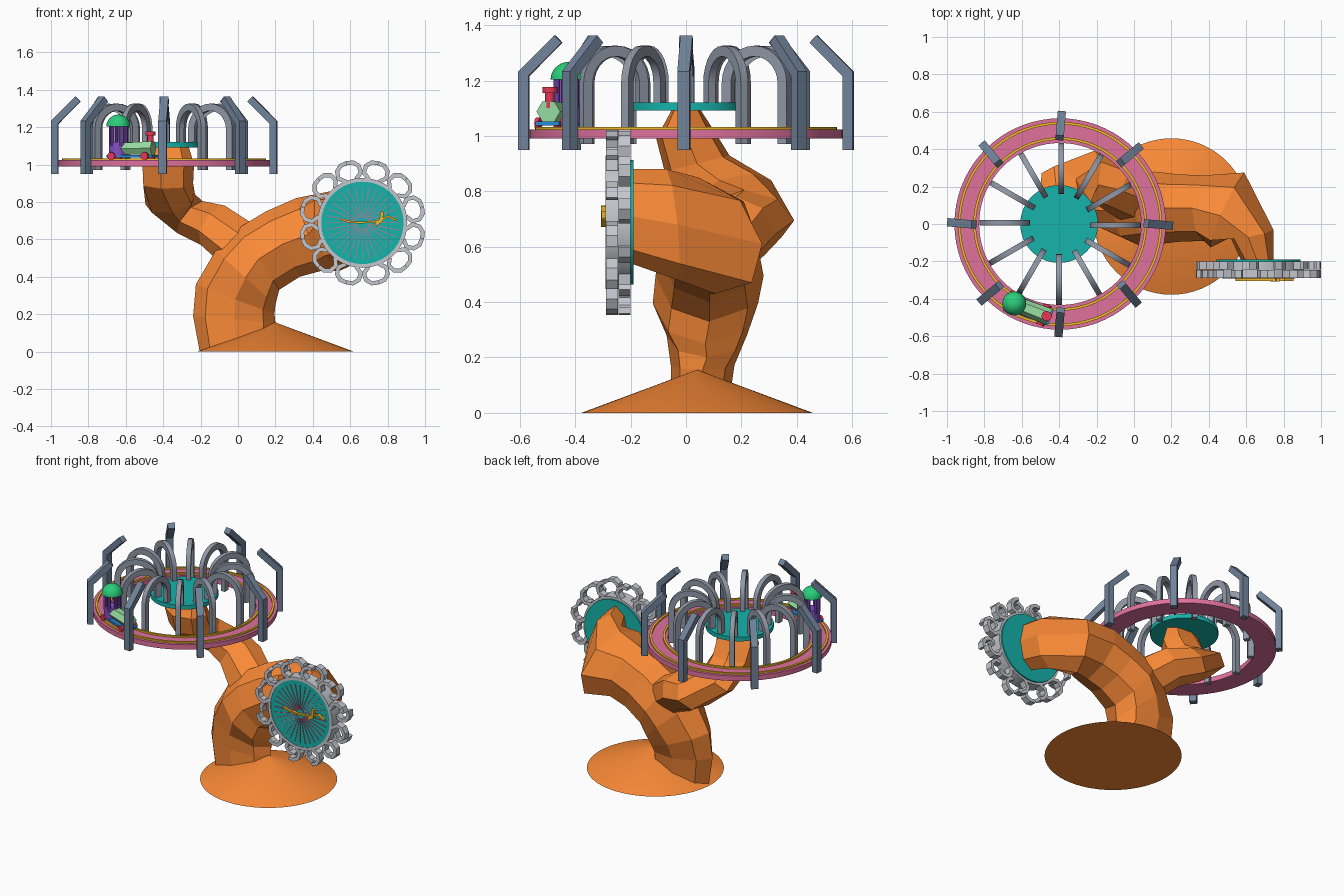
import bpy, bmesh
from math import sin, cos, pi, radians
from mathutils import Vector as V, Matrix as M

if "Cube" in bpy.data.objects:
    bpy.data.objects.remove(bpy.data.objects["Cube"])

MATS = {}
def mat(name, r, g, b):
    m = bpy.data.materials.new(name)
    m.diffuse_color = [(c / 255) ** 2.2 for c in (r, g, b)] + [1]
    m.use_nodes = True
    m.node_tree.nodes["Principled BSDF"].inputs["Base Color"].default_value = m.diffuse_color
    MATS[name] = m
for a in [("orange", 250, 137, 58), ("teal", 28, 178, 170), ("pink", 222, 112, 155),
          ("gold", 240, 185, 45), ("slate", 112, 130, 152), ("steel", 144, 152, 166),
          ("silver", 195, 198, 205), ("green", 46, 205, 122), ("mint", 150, 220, 160),
          ("purple", 130, 80, 195), ("red", 228, 58, 85), ("blue", 40, 140, 215)]:
    mat(*a)

def finish(name, bm, color, smooth=False):
    bmesh.ops.recalc_face_normals(bm, faces=bm.faces)
    me = bpy.data.meshes.new(name)
    bm.to_mesh(me)
    bm.free()
    me.materials.append(MATS[color])
    if smooth:
        me.shade_smooth()
        me.set_sharp_from_angle(angle=radians(35))
    o = bpy.data.objects.new(name, me)
    bpy.context.collection.objects.link(o)
    return o

def loft(name, rings, n, color, closed=False, smooth=False):
    """Skin rings given as (centre, half axis A, half axis B); n=4 gives rectangles."""
    bm = bmesh.new()
    off, k = (pi / 4, 2 ** .5) if n == 4 else (0, 1)
    rows = [[bm.verts.new(V(c) + V(a) * k * cos(off + 2 * pi * i / n)
                          + V(b) * k * sin(off + 2 * pi * i / n)) for i in range(n)]
            for c, a, b in rings]
    pairs = list(zip(rows, rows[1:])) + ([(rows[-1], rows[0])] if closed else [])
    for p, q in pairs:
        for i in range(n):
            j = (i + 1) % n
            bm.faces.new((p[i], p[j], q[j], q[i]))
    if not closed:
        bm.faces.new(rows[0])
        bm.faces.new(rows[-1])
    return finish(name, bm, color, smooth)

def strip(name, pts, side, t, w, color, smooth=False):
    """Rectangular bar along a path; side is its width direction."""
    pts, side, rings = [V(p) for p in pts], V(side).normalized(), []
    for i, p in enumerate(pts):
        d1 = (p - pts[max(i - 1, 0)]).normalized()
        d2 = (pts[min(i + 1, len(pts) - 1)] - p).normalized()
        d = (d1 + d2).normalized()
        ref = d1 if d1.length else d2
        rings.append((p, side.cross(d).normalized() * t / max(d.dot(ref), .5), side * w))
    return loft(name, rings, 4, color, smooth=smooth)

def cone(name, p, q, r1, r2, color, n=24, smooth=True):
    p, q = V(p), V(q)
    bm = bmesh.new()
    rot = (q - p).to_track_quat('Z', 'Y').to_matrix().to_4x4()
    bmesh.ops.create_cone(bm, cap_ends=True, segments=n, radius1=r1, radius2=r2,
                          depth=(q - p).length, matrix=M.Translation((p + q) / 2) @ rot)
    return finish(name, bm, color, smooth)

def band(name, c, r1, r2, h1, h2, color, axis='Z', n=72):
    """Flat ring with rectangular section."""
    rings = []
    up = V((0, 0, 1)) if axis == 'Z' else V((0, 1, 0))
    for i in range(n):
        a = 2 * pi * i / n
        d = V((cos(a), sin(a), 0)) if axis == 'Z' else V((cos(a), 0, sin(a)))
        rings.append((V(c) + d * (r1 + r2) / 2 + up * (h1 + h2) / 2,
                      d * (r2 - r1) / 2, up * (h2 - h1) / 2))
    return loft(name, rings, 4, color, True, True)

def repeat(o, n, c, axis):
    for i in range(1, n):
        d = o.copy()
        d.matrix_world = M.Translation(c) @ M.Rotation(2 * pi * i / n, 4, axis) @ M.Translation(-V(c))
        bpy.context.collection.objects.link(d)

# conical foot
cone("base_mound", (.2, .04, 0), (.2, .04, .155), .418, 0.002, "orange", 64)

# main trunk, sweeping up and to the right: inner xz, outer xz, y centre, half depth
trunk = []
for x1, z1, x2, z2, y, h in [
        (.19, 0, -.205, 0, .05, .1), (.2, .155, -.24, .19, .06, .115),
        (.195, .2, -.225, .36, .075, .145), (.2, .25, -.12, .54, .07, .19),
        (.22, .33, 0, .66, .085, .195), (.33, .4, .15, .75, .085, .18),
        (.44, .43, .31, .82, .085, .175)]:
    trunk.append((((x1 + x2) / 2, y, (z1 + z2) / 2), ((x1 - x2) / 2, 0, (z1 - z2) / 2), (0, h, 0)))
trunk += [((.5, .075, .64), (.04, .03, -.21), (.09, .2, -.03)),
          ((.63, -.05, .68), (.02, .02, -.2), (.115, .02, 0)),
          ((.66, -.2, .71), (0, 0, -.17), (.085, 0, 0))]
loft("trunk", trunk, 8, "orange")

# left branch holding the carousel
loft("left_branch", [
    ((.05, .1, .54), (.08, 0, .11), (.08, .1, 0)),
    ((-.12, .21, .67), (.05, -.03, .11), (.08, .11, 0)),
    ((-.25, .25, .715), (.06, -.04, .09), (.05, .135, 0)),
    ((-.36, .17, .8), (.13, -.05, .04), (-.04, .13, .05)),
    ((-.38, .04, .9), (.14, 0, 0), (0, .12, .03)),
    ((-.38, 0, 1.0), (.145, 0, 0), (0, .11, .01)),
    ((-.385, 0, 1.1), (.12, 0, 0), (0, .05, 0))], 7, "orange")

# carousel hub, track and rails
C = (-.395, 0, 0)
cone("hub_disc", (-.4, 0, 1.092), (-.4, 0, 1.12), .208, .208, "teal", 48)
band("track_ring", C, .433, .565, .99, 1.023, "pink")
band("outer_rail", C, .532, .546, 1.02, 1.033, "gold")
band("inner_rail", C, .45, .464, 1.02, 1.033, "gold")

# twelve arches from the hub to the track
arch = [(.18, 1.105)] + [(.2965 - .1165 * cos(pi * i / 14), 1.19 + .1165 * sin(pi * i / 14))
                         for i in range(15)] + [(.413, .97)]
o = strip("arch", [(C[0] + r, -.006, z) for r, z in arch], (0, 1, 0), .019, .015, "steel", True)
repeat(o, 12, C, 'Z')

# eight bent outer posts
turn = M.Rotation(radians(-5), 3, 'Z')
post = [V((C[0] + .585, -.008, 0)) + turn @ V((r, 0, z)) for r, z in [(0, .95), (0, 1.225), (-.125, 1.35)]]
o = strip("outer_post", post, turn @ V((0, 1, 0)), .019, .022, "slate")
repeat(o, 8, C, 'Z')

# little engine on the track
T = V((.93, -.36, 0)).normalized()
S = V((-T.y, T.x, 0))
E = V((-.64, -.425, 0))
Z = V((0, 0, 1))
def at(t, s, z):
    return E + T * t + S * s + Z * z
loft("engine_chassis", [(at(-.05, 0, 1.045), S * .045, Z * .007), (at(.21, 0, 1.045), S * .045, Z * .007)], 4, "blue")
loft("engine_boiler", [(at(.03, 0, 1.085), S * .042, Z * .036), (at(.2, 0, 1.088), S * .046, Z * .042)], 6, "mint")
cone("chimney", at(.185, 0, 1.1), at(.185, 0, 1.16), .017, .017, "red", 16)
cone("chimney_cap", at(.185, 0, 1.155), at(.185, 0, 1.176), .027, .027, "red", 16)
cone("cab_body", at(0, 0, 1.045), at(0, 0, 1.12), .05, .05, "purple")
for i in range(6):
    a = pi * i / 3
    cone("cab_pillar", at(.042 * cos(a), .042 * sin(a), 1.1), at(.042 * cos(a), .042 * sin(a), 1.21),
         .012, .012, "purple", 10)
bm = bmesh.new()
bmesh.ops.create_uvsphere(bm, u_segments=28, v_segments=16, radius=.064, matrix=M.Translation(at(0, 0, 1.203)))
bmesh.ops.bisect_plane(bm, geom=bm.verts[:] + bm.edges[:] + bm.faces[:], plane_co=(0, 0, 1.2031),
                       plane_no=(0, 0, -1), clear_outer=True)
bmesh.ops.holes_fill(bm, edges=[e for e in bm.edges if e.is_boundary])
finish("cab_dome", bm, "green", True)
for t in (-.02, .17):
    for s in (-.05, .05):
        cone("engine_wheel", at(t, s - .008, 1.045), at(t, s + .008, 1.045), .021, .021, "red", 16)

# flower wheel on the right arm
F = V((.665, 0, .688))
cone("flower_disc", F + V((0, -.19, 0)), F + V((0, -.287, 0)), .225, .225, "teal", 64)
band("flower_rim", F, .22, .24, -.29, -.2, "silver", 'Y')

# twelve petals, each a pair of claws in a front and a back layer
half = [(.028, .235), (.062, .262), (.06, .3), (.035, .325), (0, .33)]
A = radians(15)
for name, sg, y in (("petal_claw_front", -1, -.267), ("petal_claw_back", 1, -.222)):
    pts = [(F.x + r * sin(A) + sg * s * cos(A), y, F.z + r * cos(A) - sg * s * sin(A)) for s, r in half]
    o = strip(name, pts, (0, 1, 0), .011, .022, "silver")
    repeat(o, 12, F, 'Y')

# thin rays on the flower face
ray = strip("face_ray", [F + V((.03, -.288, 0)), F + V((.195, -.288, 0))], (0, 1, 0), .0018, .003, "pink")
repeat(ray, 32, F, 'Y')

# small gold ornament in the middle
strip("gold_ornament", [F + V((x, -.297, z)) for x, z in
      [(-.12, .02), (-.08, .008), (-.02, .002), (.04, .004), (.09, .012), (.14, .035), (.185, .012)]],
      (0, 1, 0), .005, .008, "gold")
strip("gold_ornament_stem", [F + V((x, -.297, z)) for x, z in [(.105, .06), (.1, .012), (.07, -.01)]],
      (0, 1, 0), .009, .01, "gold")
